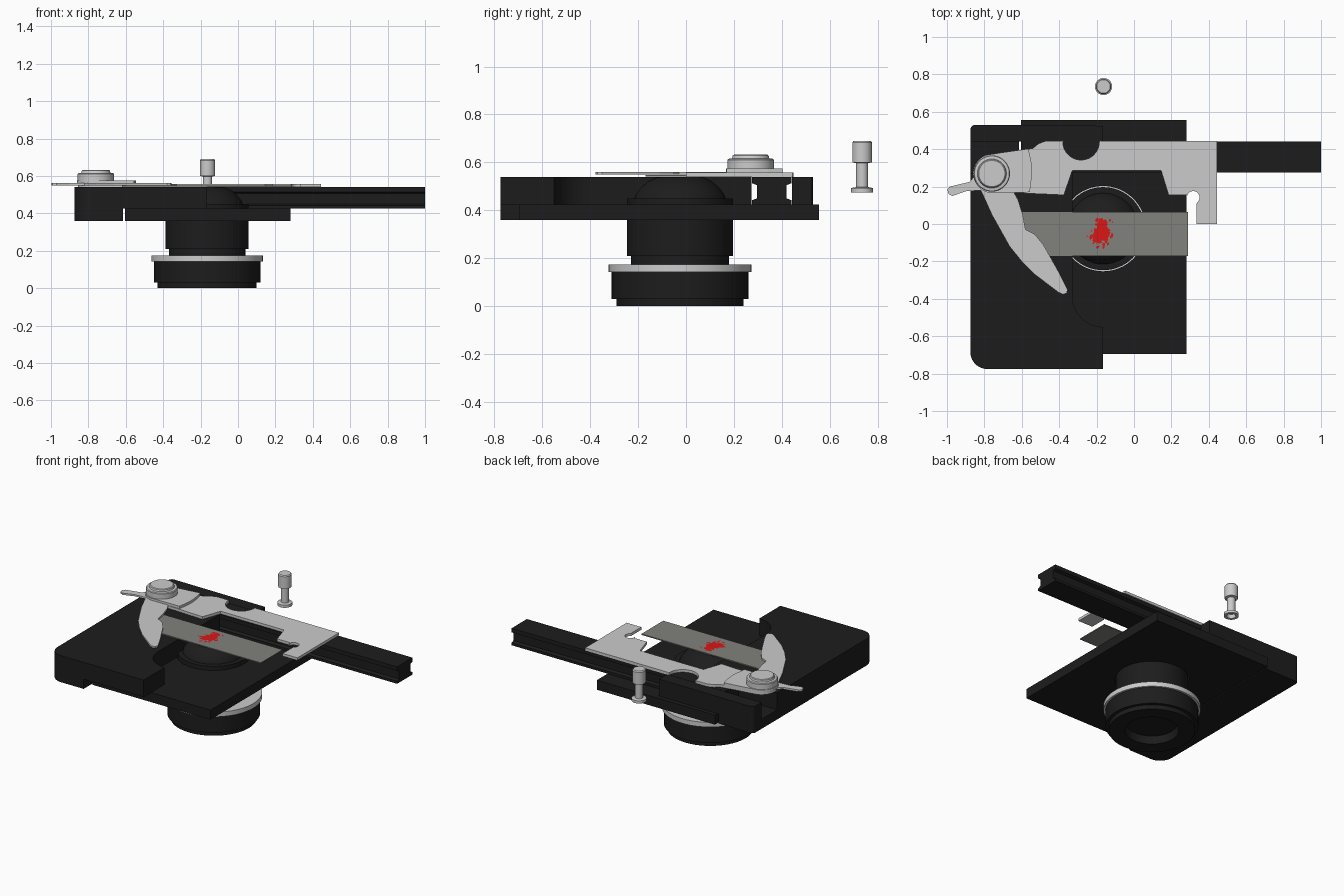
import bpy, bmesh, math, random
from mathutils import Matrix, Vector

if "Cube" in bpy.data.objects:
    bpy.data.objects.remove(bpy.data.objects["Cube"])

random.seed(4)


def material(name, rgb):
    m = bpy.data.materials.new(name)
    m.diffuse_color = (*rgb, 1)
    m.use_nodes = True
    m.node_tree.nodes["Principled BSDF"].inputs["Base Color"].default_value = m.diffuse_color
    return m


BLACK = material("black_paint", (0.012, 0.012, 0.012))
GLASS = material("grey_glass", (0.22, 0.22, 0.2))
RED = material("red_stain", (0.7, 0.008, 0.008))


def finish(name, bm, mat=None, smooth=False):
    bmesh.ops.recalc_face_normals(bm, faces=bm.faces)
    me = bpy.data.meshes.new(name)
    bm.to_mesh(me)
    bm.free()
    ob = bpy.data.objects.new(name, me)
    bpy.context.collection.objects.link(ob)
    if mat:
        me.materials.append(mat)
    if smooth:
        bpy.ops.object.select_all(action='DESELECT')
        bpy.context.view_layer.objects.active = ob
        ob.select_set(True)
        bpy.ops.object.shade_smooth_by_angle(angle=math.radians(30))
    return ob


def prism(name, pts, z0, z1, mat=None):
    """Extrude a flat outline from z0 up to z1."""
    bm = bmesh.new()
    face = bm.faces.new([bm.verts.new((x, y, z0)) for x, y in pts])
    ext = bmesh.ops.extrude_face_region(bm, geom=[face])
    top = [v for v in ext['geom'] if isinstance(v, bmesh.types.BMVert)]
    bmesh.ops.translate(bm, verts=top, vec=(0, 0, z1 - z0))
    return finish(name, bm, mat)


def rect(x0, x1, y0, y1):
    return [(x0, y0), (x1, y0), (x1, y1), (x0, y1)]


def arc(cx, cy, r, a0, a1, n=10):
    angles = [math.radians(a0 + (a1 - a0) * i / n) for i in range(n + 1)]
    return [(cx + r * math.cos(a), cy + r * math.sin(a)) for a in angles]


def lathe(name, profile, x, y, mat=None, n=64):
    """Spin a (radius, z) profile about the vertical axis at x, y."""
    bm = bmesh.new()
    vs = [bm.verts.new((r, 0, z)) for r, z in profile]
    es = [bm.edges.new(p) for p in zip(vs, vs[1:])]
    bmesh.ops.spin(bm, geom=vs + es, cent=(0, 0, 0), axis=(0, 0, 1),
                   angle=2 * math.pi, steps=n)
    bmesh.ops.remove_doubles(bm, verts=bm.verts, dist=0.0005)
    bmesh.ops.translate(bm, verts=bm.verts, vec=(x, y, 0))
    return finish(name, bm, mat, True)


def cut(ob, cutter):
    cutter.hide_render = True
    mod = ob.modifiers.new("cut", 'BOOLEAN')
    mod.operation = 'DIFFERENCE'
    mod.solver = 'EXACT'
    mod.object = cutter
    bpy.context.view_layer.objects.active = ob
    bpy.ops.object.modifier_apply(modifier=mod.name)
    bpy.data.objects.remove(cutter)


CX, CY = -0.165, -0.025   # optical axis

# Upper stage block: rounded corner, rounded slot, rail channel, recess below
outline = (arc(-0.785, -0.685, 0.09, 180, 270)
           + [(-0.165, -0.775)]
           + arc(-0.165, -0.385, 0.165, 270, 180, 16)
           + [(-0.33, 0.35), (-0.165, 0.35), (-0.165, 0.525)]
           + arc(-0.85, 0.505, 0.025, 90, 180, 5))
stage_block = prism("stage_block", outline, 0.36, 0.54, BLACK)
cut(stage_block, prism("recess_cutter", rect(-0.615, 0.2, -0.9, 0.9), 0.2, 0.425))
cut(stage_block, prism("channel_cutter", rect(-1, 0.2, 0.273, 0.442), 0.425, 0.7))

# Lower stage plate with the round opening
stage_plate = prism("stage_plate", rect(-0.605, 0.28, -0.695, 0.555), 0.36, 0.425, BLACK)
cut(stage_plate, prism("opening_cutter", arc(CX, CY, 0.228, 0, 354.375, 63), 0.2, 0.6))

# Sliding rail with a groove along both sides
half = [(0.082, 0.425), (0.082, 0.442), (0.062, 0.45), (0.062, 0.505),
        (0.082, 0.513), (0.082, 0.54)]
section = half + [(-y, z) for y, z in reversed(half)]
rail = prism("rail", section, -0.6, 1.0, BLACK)
# section (u, v) becomes (y, z) and the extrusion runs along x
rail.data.transform(Matrix(((0, 0, 1, 0), (1, 0, 0, 0.358), (0, 1, 0, 0), (0, 0, 0, 1))))

# Condenser below the stage, with a recessed lens underneath
lathe("condenser_body", [
    (0, 0.06), (0.155, 0.05), (0.165, 0), (0.265, 0), (0.265, 0.03), (0.285, 0.03),
    (0.285, 0.143), (0.204, 0.143), (0.204, 0.21), (0.222, 0.21), (0.222, 0.45),
    (0.19, 0.45), (0.185, 0.465), (0.165, 0.493), (0.135, 0.52), (0.1, 0.537),
    (0.085, 0.54), (0, 0.54)], CX, CY, BLACK)
lathe("condenser_ring", [(0.2, 0.143), (0.298, 0.143), (0.298, 0.175),
                         (0.2, 0.175), (0.2, 0.143)], CX, CY)

# Slide holder frame with hook on the right arm
frame = ([(0.445, 0.445), (0.445, 0), (0.335, 0), (0.335, 0.11)]
         + arc(0.317, 0.142, 0.034, -50, 180, 12)
         + [(0.283, 0.155), (0.185, 0.155), (0.145, 0.285), (-0.33, 0.285),
            (-0.375, 0.155), (-0.6, 0.165), (-0.755, 0.17)]
         + arc(-0.755, 0.27, 0.1, 260, 110, 14)
         + [(-0.6, 0.395), (-0.54, 0.405), (-0.51, 0.43), (-0.47, 0.445), (-0.385, 0.445)]
         + arc(-0.283, 0.44, 0.098, 175, 365, 14) + [(-0.18, 0.445)])
prism("slide_holder", frame, 0.54, 0.558)

# Hinge plate on top of the frame
hinge = (arc(-0.755, 0.27, 0.105, 262, 110, 14)
         + [(-0.7, 0.383), (-0.565, 0.402), (-0.55, 0.34), (-0.545, 0.27), (-0.557, 0.17)])
prism("hinge_plate", hinge, 0.558, 0.575)

# Spring clip lever: handle on the left, curved finger over the slide
lever = [(-0.84, 0.27), (-0.88, 0.225), (-0.985, 0.2), (-0.998, 0.185), (-0.992, 0.16),
         (-0.97, 0.15), (-0.9, 0.175), (-0.82, 0.18), (-0.805, 0.15), (-0.76, 0.05),
         (-0.665, -0.12), (-0.6, -0.2), (-0.53, -0.27), (-0.405, -0.365), (-0.38, -0.377),
         (-0.36, -0.37), (-0.355, -0.35), (-0.395, -0.27), (-0.485, -0.11),
         (-0.53, -0.055), (-0.58, -0.03), (-0.595, 0.05), (-0.62, 0.13), (-0.66, 0.2),
         (-0.7, 0.3), (-0.8, 0.32)]
prism("clip_lever", lever, 0.549, 0.561)

# Clip pivot knob
lathe("pivot_knob", [(0, 0.57), (0.097, 0.57), (0.097, 0.61), (0.093, 0.615),
                     (0.078, 0.617), (0.075, 0.628), (0.07, 0.632), (0, 0.632)],
      -0.76, 0.27, None, 48)

# Glass slide
prism("glass_slide", rect(-0.62, 0.29, -0.17, 0.063), 0.541, 0.548, GLASS)

# Red specimen stain: ragged core and scattered droplets
bm = bmesh.new()


def blot(x, y, r, n, ragged):
    ring = [random.uniform(1 - ragged, 1 + ragged) * r for _ in range(n)]
    bm.faces.new([bm.verts.new((x + s * math.cos(2 * math.pi * i / n),
                                y + s * 1.15 * math.sin(2 * math.pi * i / n), 0.5488))
                  for i, s in enumerate(ring)])


blot(-0.17, -0.02, 0.036, 24, 0.35)
blot(-0.185, -0.065, 0.033, 24, 0.4)
blot(-0.15, -0.055, 0.026, 20, 0.35)
for _ in range(110):
    blot(random.gauss(-0.175, 0.026), random.gauss(-0.048, 0.036),
         random.uniform(0.002, 0.008), 8, 0.3)
stain = finish("specimen_stain", bm, RED)
for p in stain.data.polygons:
    if p.normal.z < 0:
        p.flip()

# Loose pin behind the stage, hollow at the foot
lathe("locking_pin", [
    (0, 0.50), (0.024, 0.50), (0.028, 0.475), (0.046, 0.475), (0.046, 0.493),
    (0.025, 0.497), (0.025, 0.597), (0.041, 0.6), (0.041, 0.683), (0.036, 0.69),
    (0, 0.69)], -0.163, 0.735, None, 32)
